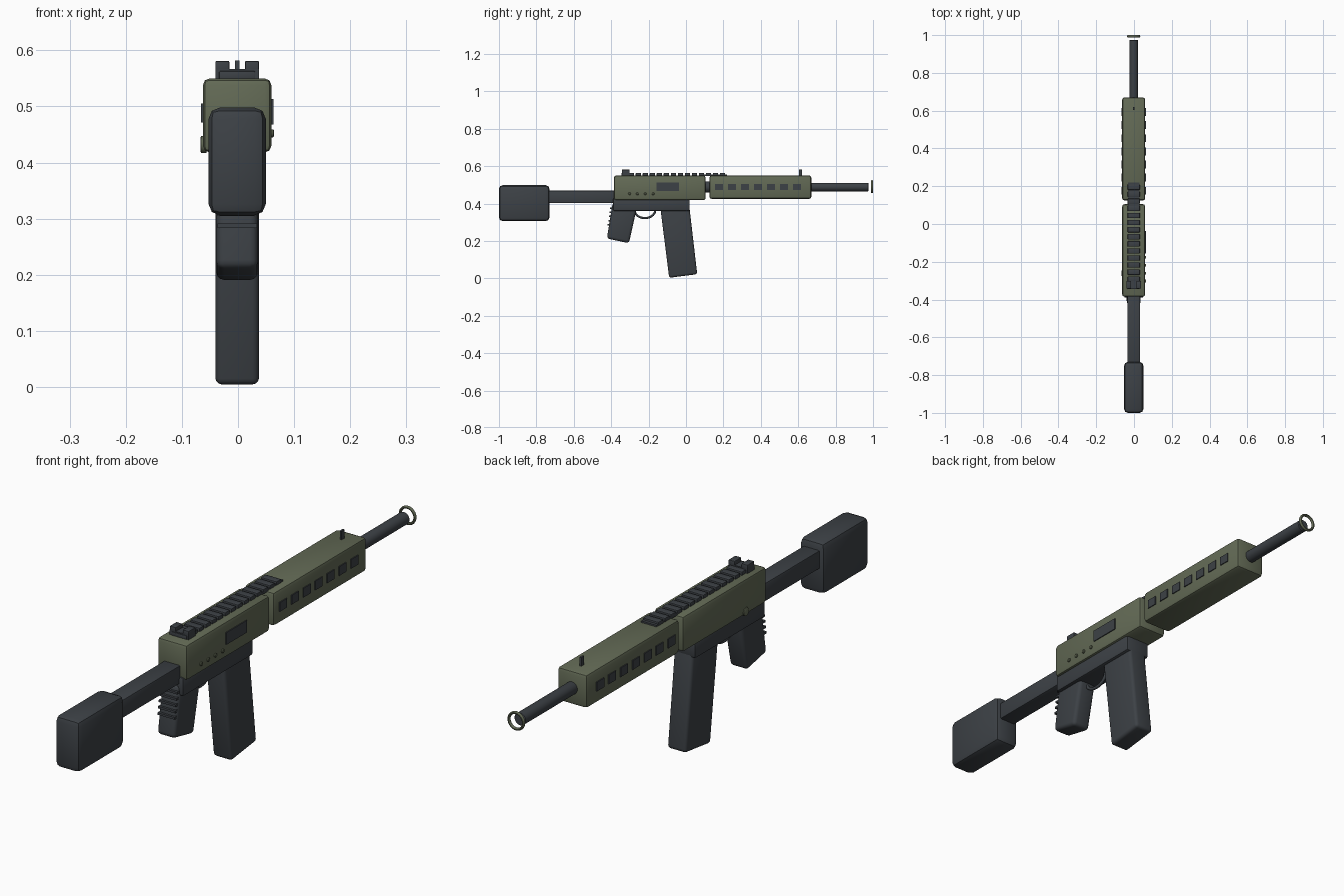
import bpy, bmesh, math
from mathutils import Vector

if "Cube" in bpy.data.objects:
    bpy.data.objects.remove(bpy.data.objects["Cube"])

CX = -0.0015  # slight lateral offset of the body


def material(name, rgb):
    m = bpy.data.materials.new(name)
    m.diffuse_color = (*rgb, 1)
    m.use_nodes = True
    m.node_tree.nodes["Principled BSDF"].inputs["Base Color"].default_value = m.diffuse_color
    return m


GREEN = material("olive green", (0.125, 0.145, 0.092))
DARK = material("slate grey", (0.046, 0.053, 0.061))


def finish(name, bm, mat, bevel=0.0, segments=3):
    bmesh.ops.recalc_face_normals(bm, faces=bm.faces[:])
    me = bpy.data.meshes.new(name)
    bm.to_mesh(me)
    bm.free()
    ob = bpy.data.objects.new(name, me)
    bpy.context.collection.objects.link(ob)
    me.materials.append(mat)
    bpy.ops.object.select_all(action='DESELECT')
    ob.select_set(True)
    bpy.context.view_layer.objects.active = ob
    if bevel:
        mod = ob.modifiers.new("soft edges", 'BEVEL')
        mod.width = bevel
        mod.segments = segments
        mod.limit_method = 'ANGLE'
        bpy.ops.object.modifier_apply(modifier=mod.name)
    bpy.ops.object.shade_smooth_by_angle(angle=math.radians(35))
    return ob


def prism(name, profile, half_x, mat, bevel=0.0):
    """Side profile of (y, z) points, extruded across x."""
    bm = bmesh.new()
    f = bm.faces.new([bm.verts.new((CX - half_x, y, z)) for y, z in profile])
    new = bmesh.ops.extrude_face_region(bm, geom=[f])['geom']
    bmesh.ops.translate(bm, vec=(2 * half_x, 0, 0),
                        verts=[v for v in new if isinstance(v, bmesh.types.BMVert)])
    return finish(name, bm, mat, bevel)


def box(name, x, y, z, mat, bevel=0.0):
    """Box given by (min, max) ranges."""
    bm = bmesh.new()
    bmesh.ops.create_cube(bm, size=1)
    for v in bm.verts:
        v.co = Vector([(r[0] + r[1]) / 2 + c * (r[1] - r[0]) for r, c in zip((x, y, z), v.co)])
    bmesh.ops.translate(bm, vec=(CX, 0, 0), verts=bm.verts[:])
    return finish(name, bm, mat, bevel, 2)


def block(name, half_x, y, z, mat, bevel=0.0):
    return box(name, (-half_x, half_x), y, z, mat, bevel)


def lathe(name, profile, origin, axis, mat, closed=False):
    """Turn (radius, distance) points around the 'X' or 'Y' axis."""
    bm = bmesh.new()
    n, rings = 32, []
    for r, d in profile:
        ring = []
        for i in range(n):
            a = 2 * math.pi * i / n
            u, w = r * math.cos(a), r * math.sin(a)
            p = (u, d, w) if axis == 'Y' else (d, u, w)
            ring.append(bm.verts.new(Vector(origin) + Vector(p)))
        rings.append(ring)
    pairs = list(zip(rings, rings[1:])) + ([(rings[-1], rings[0])] if closed else [])
    for a, b in pairs:
        for i in range(n):
            j = (i + 1) % n
            bm.faces.new((a[i], a[j], b[j], b[i]))
    if not closed:
        bm.faces.new(rings[0])
        bm.faces.new(rings[-1])
    return finish(name, bm, mat)


# Main bodies
block("butt_stock", 0.051, (-1.0, -0.73), (0.306, 0.498), DARK, 0.02)
block("stock_tube", 0.034, (-0.74, -0.37), (0.402, 0.47), DARK, 0.006)
block("upper_receiver", 0.061, (-0.385, 0.105), (0.418, 0.55), GREEN, 0.012)
block("handguard", 0.061, (0.125, 0.67), (0.425, 0.55), GREEN, 0.012)
block("lower_receiver", 0.051, (-0.39, 0.02), (0.36, 0.43), DARK, 0.008)

# Magazine and grip, slanted in profile
prism("magazine", [(-0.14, 0.40), (-0.09, 0.003), (0.06, 0.022), (0.016, 0.40)],
      0.039, DARK, 0.012)
prism("grip", [(-0.393, 0.40), (-0.423, 0.213), (-0.305, 0.188), (-0.258, 0.40)],
      0.037, DARK, 0.014)
for i in range(5):
    z = 0.375 - 0.022 * i
    y = -0.393 - (0.40 - z) * 0.16
    block(f"grip_ridge_{i + 1}", 0.035, (y - 0.008, y + 0.02), (z - 0.004, z + 0.004), DARK)

# Trigger guard and trigger
curve = bpy.data.curves.new("trigger_guard", 'CURVE')
curve.dimensions = '3D'
curve.bevel_depth = 0.006
curve.bevel_resolution = 3
path = [(CX, -0.22 + 0.056 * math.cos(a), 0.366 + 0.044 * math.sin(a))
        for a in [math.pi + math.pi * k / 14 for k in range(15)]]
sp = curve.splines.new('POLY')
sp.points.add(len(path) - 1)
for pt, co in zip(sp.points, path):
    pt.co = (*co, 1)
curve.materials.append(DARK)
bpy.context.collection.objects.link(bpy.data.objects.new("trigger_guard", curve))

# Barrel joint, barrel and muzzle ring
lathe("barrel_joint", [(0.03, 0.08), (0.03, 0.15)], (CX, 0, 0.488), 'Y', DARK)
lathe("barrel", [(0.021, 0.65), (0.023, 0.66), (0.023, 0.972), (0.020, 0.975)],
      (CX, 0, 0.488), 'Y', DARK)
ring_section = [(0.030 + 0.005 * math.cos(t), 0.994 + 0.006 * math.sin(t))
                for t in [2 * math.pi * k / 10 for k in range(10)]]
lathe("muzzle_ring", ring_section, (CX, 0, 0.490), 'Y', GREEN, closed=True)

# Vent plates on both sides of the handguard
for i in range(7):
    y = 0.176 + 0.0695 * i
    for side, tag in ((1, "right"), (-1, "left")):
        xs = sorted((side * 0.058, side * 0.0645))
        box(f"vent_{tag}_{i + 1}", xs, (y - 0.021, y + 0.021), (0.471, 0.505), DARK)

# Ejection port, pins and selector
box("ejection_port", (0.058, 0.0645), (-0.157, -0.037), (0.468, 0.513), DARK)
for i in range(4):
    lathe(f"pin_{i + 1}", [(0.007, 0.055), (0.007, 0.064), (0.005, 0.066)],
          (CX, -0.302 + 0.042 * i, 0.452), 'X', GREEN)
lathe("selector", [(0.012, -0.0655), (0.015, -0.064), (0.015, -0.055)],
      (CX, -0.26, 0.432), 'X', GREEN)

# Top rail with cross slats and solid front end
block("rail_front", 0.031, (0.09, 0.22), (0.546, 0.556), DARK)
for i in range(15):
    y = -0.33 + 0.0375 * i
    block(f"rail_slat_{i + 1}", 0.032, (y - 0.014, y + 0.014), (0.547, 0.563), DARK, 0.002)

# Rear sight with two ears, front post
block("rear_sight_base", 0.039, (-0.342, -0.302), (0.55, 0.567), DARK)
for side, tag in ((1, "right"), (-1, "left")):
    xs = sorted((side * 0.014, side * 0.039))
    box(f"rear_sight_ear_{tag}", xs, (-0.342, -0.302), (0.56, 0.581), DARK, 0.002)
block("front_sight_post", 0.004, (0.603, 0.62), (0.545, 0.582), DARK)
